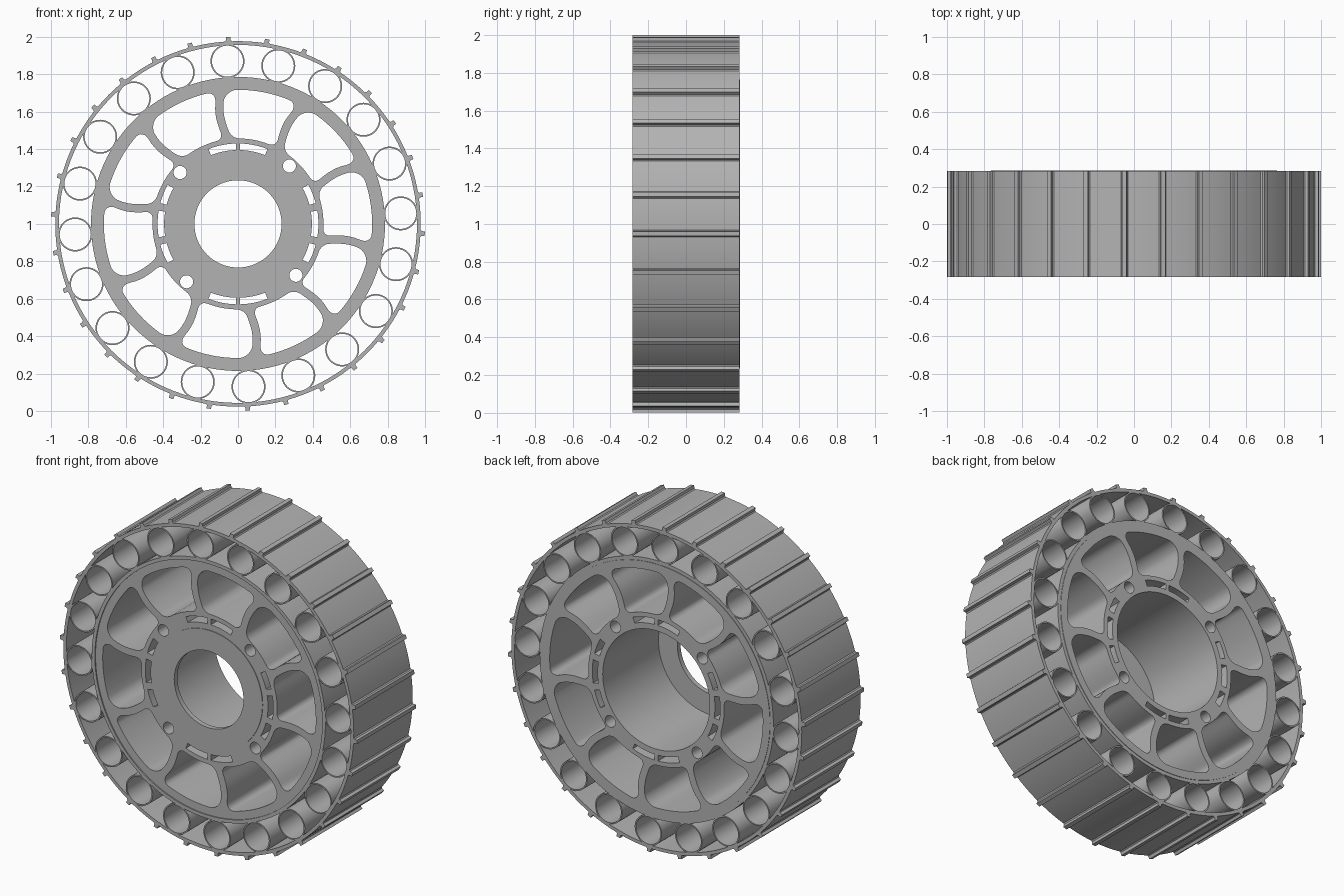
import bpy
from math import sin, cos, pi, radians, hypot, atan2

if "Cube" in bpy.data.objects:
    bpy.data.objects.remove(bpy.data.objects["Cube"])

GREY = (0.45, 0.45, 0.45, 1.0)
mat = bpy.data.materials.new("plain grey")
mat.use_nodes = True
mat.diffuse_color = GREY
mat.node_tree.nodes["Principled BSDF"].inputs["Base Color"].default_value = GREY

HALF = 0.283           # half of the wheel width
HUB_R, RIM_R = 0.457, 0.717   # inner and outer edge of the windows


def polar(r, a):
    return (r * cos(a), r * sin(a))


def circle(r, n=96, centre=(0, 0)):
    return [(centre[0] + r * cos(2 * pi * i / n), centre[1] + r * sin(2 * pi * i / n))
            for i in range(n)]


def plate(name, outlines, front=-HALF, back=HALF):
    """Fill nested outlines (x, z) and extrude them from front to back along y."""
    curve = bpy.data.curves.new(name, 'CURVE')
    curve.dimensions = '2D'
    curve.fill_mode = 'BOTH'
    curve.extrude = (back - front) / 2
    for points in outlines:
        spline = curve.splines.new('POLY')
        spline.points.add(len(points) - 1)
        for p, (x, y) in zip(spline.points, points):
            p.co = (x, y, 0, 1)
        spline.use_cyclic_u = True
    obj = bpy.data.objects.new(name, curve)
    bpy.context.collection.objects.link(obj)
    obj.rotation_euler = (pi / 2, 0, 0)
    obj.location = (0, (front + back) / 2, 1)
    bpy.ops.object.select_all(action='DESELECT')
    obj.select_set(True)
    bpy.context.view_layer.objects.active = obj
    bpy.ops.object.convert(target='MESH')
    obj = bpy.context.view_layer.objects.active
    obj.data.materials.clear()
    obj.data.materials.append(mat)
    bpy.ops.object.mode_set(mode='EDIT')
    bpy.ops.mesh.select_all(action='SELECT')
    bpy.ops.mesh.remove_doubles(threshold=0.00005)
    bpy.ops.mesh.normals_make_consistent(inside=False)
    bpy.ops.object.mode_set(mode='OBJECT')
    bpy.ops.object.shade_smooth_by_angle(angle=radians(30))
    return obj


def tread_outline(count=30, base=0.977, tip=1.0):
    """Tyre outline with evenly spaced lugs."""
    pts = []
    step = 2 * pi / count
    for k in range(count):
        a = radians(-3) + k * step
        for r, off in ((base, -0.019), (base + 0.006, -0.013), (tip, -0.012),
                       (tip, 0.012), (base + 0.006, 0.013), (base, 0.019)):
            pts.append(polar(r, a + off))
        for i in range(1, 6):
            pts.append(polar(base, a + 0.019 + (step - 0.038) * i / 6))
    return pts


def window(mid):
    """Rounded opening between two gently bowed spokes."""
    def place(v, inset, side):
        half = pi / 10 * v - 0.022 - inset
        bow = radians(2.5) * sin(pi * (v - HUB_R) / (RIM_R - HUB_R))
        return polar(v, mid + bow + side * half / v)

    def side_profile():
        prof = []                      # (radius, inset) from hub to rim
        lo, hi, n = 0.04, 0.06, 6
        for i in range(n + 1):
            t = pi / 2 * i / n
            prof.append((HUB_R + lo * (1 - cos(t)), lo * (1 - sin(t))))
        for i in range(1, n):
            prof.append((HUB_R + lo + (RIM_R - HUB_R - lo - hi) * i / n, 0))
        for i in range(n + 1):
            t = pi / 2 * i / n
            prof.append((RIM_R - hi * (1 - sin(t)), hi * (1 - cos(t))))
        return prof

    def arc(r, a, b, n=8):
        a0, a1 = atan2(a[1], a[0]), atan2(b[1], b[0])
        d = (a1 - a0 + pi) % (2 * pi) - pi
        return [polar(r, a0 + d * i / n) for i in range(1, n)]

    right = [place(v, s, -1) for v, s in side_profile()]
    left = [place(v, s, 1) for v, s in reversed(side_profile())]
    return right + arc(RIM_R, right[-1], left[0]) + left + arc(HUB_R, left[-1], right[0])


def slot(mid, half, r0=0.395, r1=0.43):
    """Curved slot in the hub."""
    n = 6
    angles = [radians(mid - half + 2 * half * i / n) for i in range(n + 1)]
    return [polar(r1, a) for a in angles] + [polar(r0, a) for a in reversed(angles)]


# Tyre with lugs
plate("tread", [tread_outline(), circle(0.957, 120)])

# Ring of cushioning tubes between tread and rim
for k in range(20):
    c = polar(0.872, radians(3.7 + 18 * k))
    plate("cushion_tube_%02d" % (k + 1), [circle(0.091, 40, c), circle(0.083, 40, c)])

# Thin sleeve around the wheel body
plate("rim_sleeve", [circle(0.786, 120), circle(0.765, 120)])

# Wheel body with windows, bolt holes, slots and central bore
holes = [circle(0.36)]
holes += [window(radians(97 + 18 + 36 * k)) for k in range(10)]
holes += [circle(0.035, 24, polar(0.414, radians(48.4 + 90 * k))) for k in range(4)]
for turn in (0, 180):
    holes += [slot(turn + m, h) for m, h in ((0, 9.5), (22, 7), (-22, 7), (78.5, 10), (101.5, 10))]
plate("wheel_body", [circle(0.765, 120)] + holes, -0.276, 0.286)

# Lip closing the front of the bore
plate("hub_lip", [circle(0.36), circle(0.233)], -0.28, -0.25)
